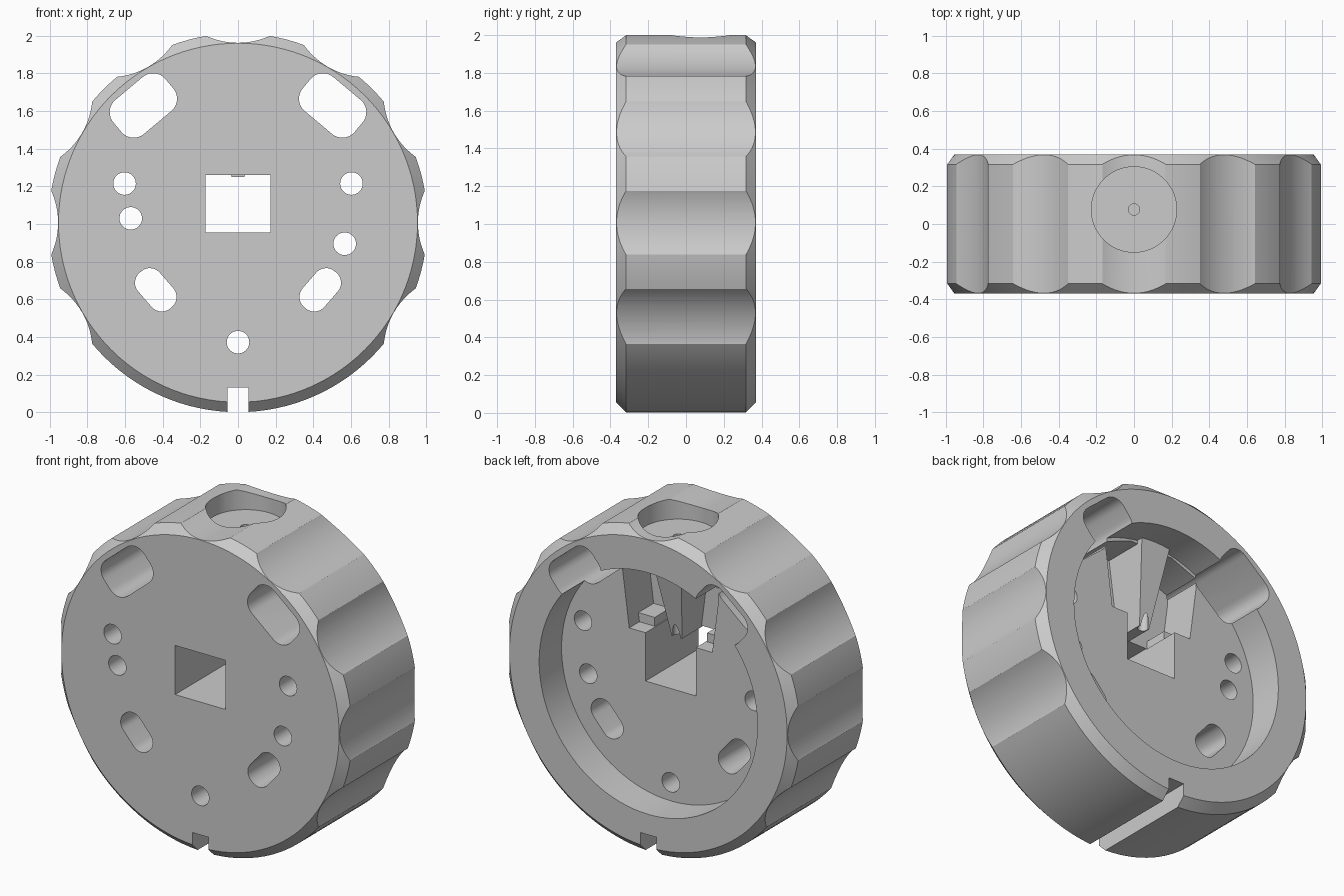
import bpy, bmesh, math
from mathutils import Matrix, Vector

if "Cube" in bpy.data.objects:
    bpy.data.objects.remove(bpy.data.objects["Cube"], do_unlink=True)

R, ZC, HALF, CH = 1.007, 1.007, 0.37, 0.053
FLOOR_Y = 0.15          # inner floor of the rear cavity

grey = bpy.data.materials.new("plain grey")
grey.use_nodes = True
grey.diffuse_color = (0.6, 0.6, 0.6, 1)
grey.node_tree.nodes["Principled BSDF"].inputs["Base Color"].default_value = (0.6, 0.6, 0.6, 1)


def loft(name, rings):
    """Closed solid through a list of matching point rings."""
    bm = bmesh.new()
    loops = [[bm.verts.new(p) for p in ring] for ring in rings]
    n = len(loops[0])
    for a, b in zip(loops, loops[1:]):
        for i in range(n):
            j = (i + 1) % n
            bm.faces.new((a[i], a[j], b[j], b[i]))
    bm.faces.new(loops[0])
    bm.faces.new(loops[-1])
    bmesh.ops.recalc_face_normals(bm, faces=bm.faces)
    mesh = bpy.data.meshes.new(name)
    bm.to_mesh(mesh)
    bm.free()
    mesh.materials.append(grey)
    obj = bpy.data.objects.new(name, mesh)
    bpy.context.collection.objects.link(obj)
    return obj


def circle(cx, cz, r, n=48):
    return [(cx + r * math.sin(math.tau * i / n), cz + r * math.cos(math.tau * i / n))
            for i in range(n)]


def rounded_rect(cx, cz, a, b, r, angle):
    """Rounded rectangle, half sizes a and b, turned by angle."""
    pts = []
    for k, (sx, sz) in enumerate([(1, 1), (-1, 1), (-1, -1), (1, -1)]):
        for i in range(9):
            t = math.radians(90 * k + 90 * i / 8)
            x = sx * (a - r) + r * math.cos(t)
            z = sz * (b - r) + r * math.sin(t)
            pts.append((cx + x * math.cos(angle) - z * math.sin(angle),
                        cz + x * math.sin(angle) + z * math.cos(angle)))
    return pts


def prism(name, profile, y0=-0.6, y1=0.6):
    return loft(name, [[(x, y, z) for x, z in profile] for y in (y0, y1)])


def upright(name, cx, cy, r, z0, z1):
    return loft(name, [[(x, y, z) for x, y in circle(cx, cy, r)] for z in (z0, z1)])


def box(name, x0, x1, y0, y1, z0, z1):
    return prism(name, [(x0, z0), (x1, z0), (x1, z1), (x0, z1)], y0, y1)


def combine(target, tool, operation):
    tool.hide_render = True
    mod = target.modifiers.new("bool", "BOOLEAN")
    mod.operation, mod.solver, mod.object = operation, "EXACT", tool
    bpy.context.view_layer.objects.active = target
    bpy.ops.object.modifier_apply(modifier=mod.name)
    bpy.data.objects.remove(tool, do_unlink=True)


# chamfered disc
body = loft("dial_housing", [
    [(x, y, z) for x, z in circle(0, ZC, r, 120)]
    for y, r in [(-HALF, R - CH), (-HALF + CH, R), (HALF - CH, R), (HALF, R - CH)]])

cutters = []

# finger scallops round the rim
for step in range(-4, 5):
    t = math.radians(30 * step)
    d = 0.956 + 0.41
    cutters.append(prism("scallop", circle(d * math.sin(t), ZC + d * math.cos(t), 0.41, 96)))

# rear cavity and square through hole
cutters.append(prism("cavity", circle(0, ZC, 0.75, 96), FLOOR_Y))
cutters.append(box("square_hole", -0.173, 0.173, -0.6, 0.6, 0.955, 1.26))

# flared pocket above the square hole
right_side = [(0.285, 1.255), (0.33, 1.6), (0.33, 1.66), (0.15, 1.73)]
pocket = right_side + [(-x, z) for x, z in reversed(right_side)]
cutters.append(prism("pocket", pocket, -0.1, 0.25))

# paired slots
for s in (-1, 1):
    cutters.append(prism("large_slot", rounded_rect(
        s * 0.503, 1.63, 0.18, 0.118, 0.085, -s * math.radians(40))))
    cutters.append(prism("small_slot", rounded_rect(
        s * 0.437, 0.65, 0.125, 0.076, 0.07, s * math.radians(49))))

# round holes and the index notch
for x, z in [(0.603, 1.215), (-0.603, 1.215), (-0.57, 1.03), (0.567, 0.895), (0, 0.372)]:
    cutters.append(prism("hole", circle(x, z, 0.06, 32)))
cutters.append(box("notch", -0.055, 0.055, -0.6, 0.6, -0.2, 0.13))

# round recess in the top
cutters.append(upright("recess", 0, 0.077, 0.227, 1.873, 2.3))

for cutter in cutters:
    combine(body, cutter, "DIFFERENCE")

# tapered tongue hanging in the pocket
tongue = loft("tongue", [
    [(-w, -0.13, z), (w, -0.13, z), (w, y, z), (-w, y, z)]
    for z, w, y in [(1.25, 0.035, 0.09), (1.8, 0.108, 0.2)]])
combine(body, tongue, "UNION")

# small lugs on both sides of the pocket mouth
for s in (-1, 1):
    lo, hi = sorted((s * 0.18, s * 0.31))
    combine(body, box("lug", lo, hi, -0.13, 0.05, 1.24, 1.31), "UNION")

# fine bore from the recess to the square hole
combine(body, upright("bore", 0, 0.077, 0.03, 1.15, 1.95), "DIFFERENCE")

bpy.ops.object.select_all(action="DESELECT")
body.select_set(True)
bpy.context.view_layer.objects.active = body
bpy.ops.object.shade_smooth_by_angle(angle=math.radians(25))
